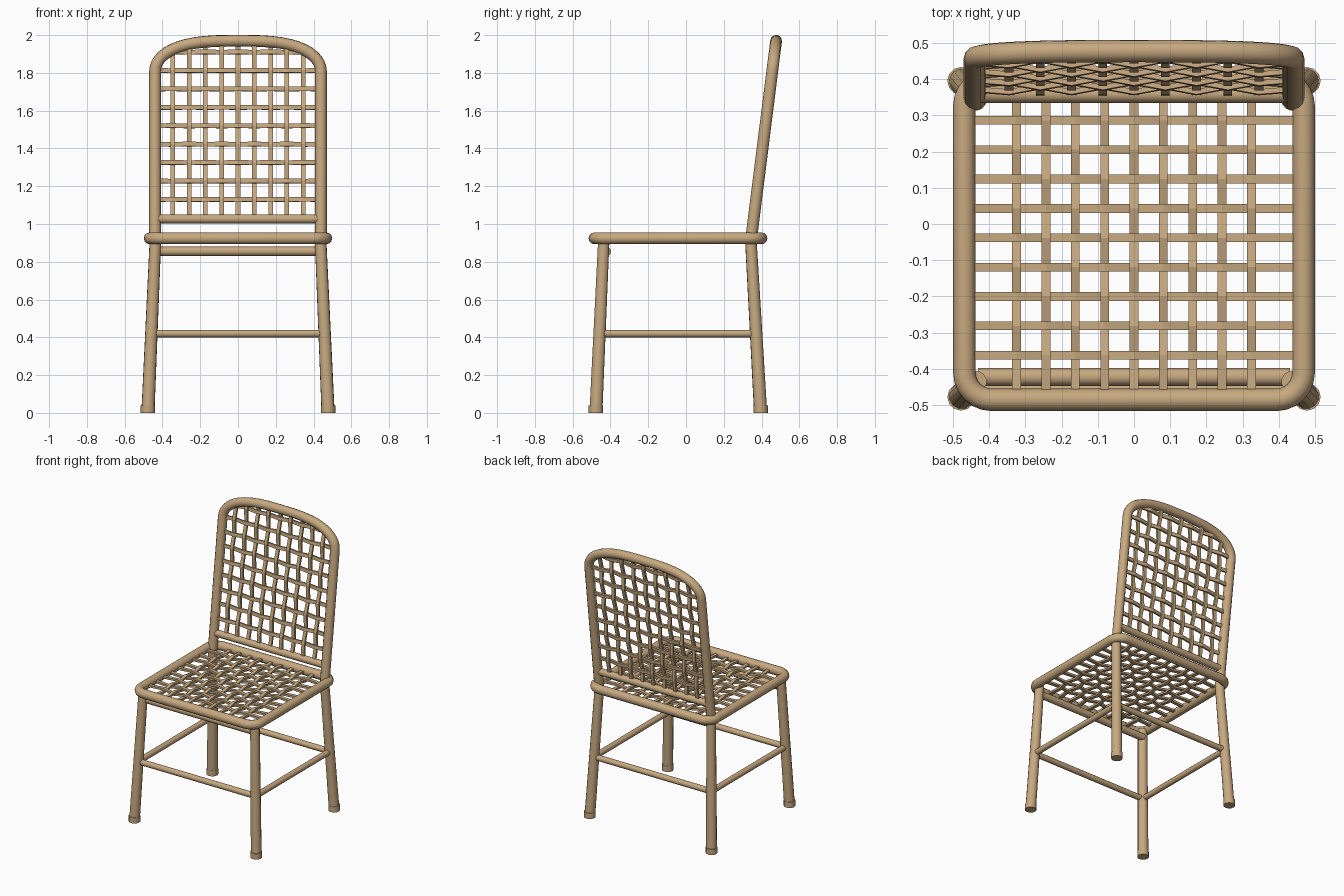
import bpy, bmesh, math
from mathutils import Vector

cube = bpy.data.objects.get("Cube")
if cube:
    bpy.data.objects.remove(cube, do_unlink=True)

cane = bpy.data.materials.new("tan_cane")
cane.use_nodes = True
COLOR = (0.57, 0.395, 0.215, 1)
cane.diffuse_color = COLOR
cane.node_tree.nodes["Principled BSDF"].inputs["Base Color"].default_value = COLOR


def tube(name, points, radius, closed=False, taper=1.0):
    """Round pole along a list of points, as a smooth mesh."""
    curve = bpy.data.curves.new(name, 'CURVE')
    curve.dimensions = '3D'
    curve.bevel_depth = radius
    curve.bevel_resolution = 4
    curve.use_fill_caps = not closed
    spline = curve.splines.new('POLY')
    spline.points.add(len(points) - 1)
    last = len(points) - 1
    for i, (point, co) in enumerate(zip(spline.points, points)):
        point.co = (*co, 1)
        point.radius = 1 + (taper - 1) * i / last
    spline.use_cyclic_u = closed
    obj = bpy.data.objects.new(name, curve)
    bpy.context.collection.objects.link(obj)
    bpy.ops.object.select_all(action='DESELECT')
    obj.select_set(True)
    bpy.context.view_layer.objects.active = obj
    bpy.ops.object.convert(target='MESH')
    obj = bpy.context.object
    obj.data.materials.clear()
    obj.data.materials.append(cane)
    bpy.ops.object.shade_smooth_by_angle(angle=math.radians(50))
    return obj


def add_strip(bm, path, side, normal):
    """Flat cane strip with a rectangular section following a path."""
    w, t = side * 0.012, normal * 0.007
    rings = [[bm.verts.new(p + o) for o in (w + t, t - w, -w - t, w - t)] for p in path]
    for a, b in zip(rings, rings[1:]):
        for i in range(4):
            j = (i + 1) % 4
            bm.faces.new((a[i], a[j], b[j], b[i]))
    bm.faces.new(rings[0])
    bm.faces.new(rings[-1][::-1])


def weave(name, origin, v_axis, us, vs, u_range, v_range):
    """Plain over-under weave in the plane of x and v_axis."""
    u_axis = Vector((1, 0, 0))
    normal = u_axis.cross(v_axis)
    bm = bmesh.new()

    def place(u, v, h):
        return origin + u_axis * u + v_axis * v + normal * h

    for j, v in enumerate(vs):
        lo, hi = u_range(v)
        path = [place(lo, v, 0)]
        path += [place(u, v, 0.008 * (-1) ** (i + j)) for i, u in enumerate(us) if lo < u < hi]
        add_strip(bm, path + [place(hi, v, 0)], v_axis, normal)
    for i, u in enumerate(us):
        lo, hi = v_range(u)
        path = [place(u, lo, 0)]
        path += [place(u, v, -0.008 * (-1) ** (i + j)) for j, v in enumerate(vs) if lo < v < hi]
        add_strip(bm, path + [place(u, hi, 0)], u_axis, normal)
    bmesh.ops.recalc_face_normals(bm, faces=bm.faces)
    mesh = bpy.data.meshes.new(name)
    bm.to_mesh(mesh)
    bm.free()
    mesh.materials.append(cane)
    obj = bpy.data.objects.new(name, mesh)
    bpy.context.collection.objects.link(obj)


# Splayed legs with foot caps
FEET = {"front": -0.477, "back": 0.395}
TOPS = {"front": -0.435, "back": 0.343}
TOP_Z = 0.92


def leg_point(end, sx, z):
    f = z / TOP_Z
    return Vector((sx * (0.477 - 0.04 * f), FEET[end] + (TOPS[end] - FEET[end]) * f, z))


for end in FEET:
    for side, sx in (("left", 1), ("right", -1)):
        tube(f"{end}_{side}_leg", [leg_point(end, sx, 0.01), leg_point(end, sx, TOP_Z)],
             0.035, taper=0.88)
        foot = leg_point(end, sx, 0)
        tube(f"{end}_{side}_foot", [foot, foot + Vector((0, 0, 0.04))], 0.038)

# Stretchers between the legs, and the apron under the seat front
for end in FEET:
    tube(f"{end}_stretcher", [leg_point(end, s, 0.42) for s in (-1, 1)], 0.02)
for side, sx in (("left", 1), ("right", -1)):
    tube(f"{side}_stretcher", [leg_point(e, sx, 0.42) for e in FEET], 0.02)
tube("front_apron", [(-0.43, -0.422, 0.855), (0.43, -0.422, 0.855)], 0.025)

# Seat rim: rounded rectangle
HX, Y0, Y1, SEAT_Z, CORNER = 0.468, -0.485, 0.4, 0.924, 0.075
rim = []
for k, (cx, cy) in enumerate([(HX, Y1), (-HX, Y1), (-HX, Y0), (HX, Y0)]):
    cx -= math.copysign(CORNER, cx)
    cy -= math.copysign(CORNER, cy)
    for s in range(7):
        a = math.pi / 2 * (k + s / 6)
        rim.append((cx + CORNER * math.cos(a), cy + CORNER * math.sin(a), SEAT_Z))
tube("seat_rim", rim, 0.031, closed=True)

# Woven seat
steps = range(-4, 5)
weave("seat_weave", Vector((0, -0.038, SEAT_Z)), Vector((0, 1, 0)),
      [0.081 * i for i in steps], [0.081 * i for i in steps],
      lambda v: (-0.45, 0.45), lambda u: (-0.43, 0.42))

# Leaning back frame with an arched top
LEAN = 0.126
SHOULDER, RISE, BACK_X = 1.81, 0.16, 0.439


def back_point(x, z):
    return Vector((x, 0.346 + LEAN * (z - 0.93), z))


arch = [back_point(BACK_X, 0.91)]
for s in range(25):
    a = math.pi * s / 24
    c = math.cos(a)
    arch.append(back_point(math.copysign(BACK_X * abs(c) ** (2 / 3), c),
                           SHOULDER + RISE * math.sin(a)))
arch.append(back_point(-BACK_X, 0.91))
tube("back_frame", arch, 0.031)
tube("back_lower_rail", [back_point(-0.43, 1.027), back_point(0.43, 1.027)], 0.024)

# Woven back panel, cut to follow the arch
up = Vector((0, LEAN, 1)).normalized()
stretch = math.sqrt(1 + LEAN ** 2)
MID_Z = 1.52


def half_width(v):
    h = max(0, (MID_Z + v / stretch - SHOULDER) / RISE)
    return BACK_X * (1 - h * h) ** (1 / 3)


def arch_top(u):
    z = SHOULDER + RISE * math.sqrt(1 - (abs(u) / BACK_X) ** 3)
    return (z - MID_Z) * stretch


weave("back_weave", back_point(0, MID_Z), up,
      [0.0862 * i for i in steps], [0.0975 * stretch * i for i in steps],
      lambda v: (-half_width(v), half_width(v)),
      lambda u: ((1.03 - MID_Z) * stretch, arch_top(u)))
